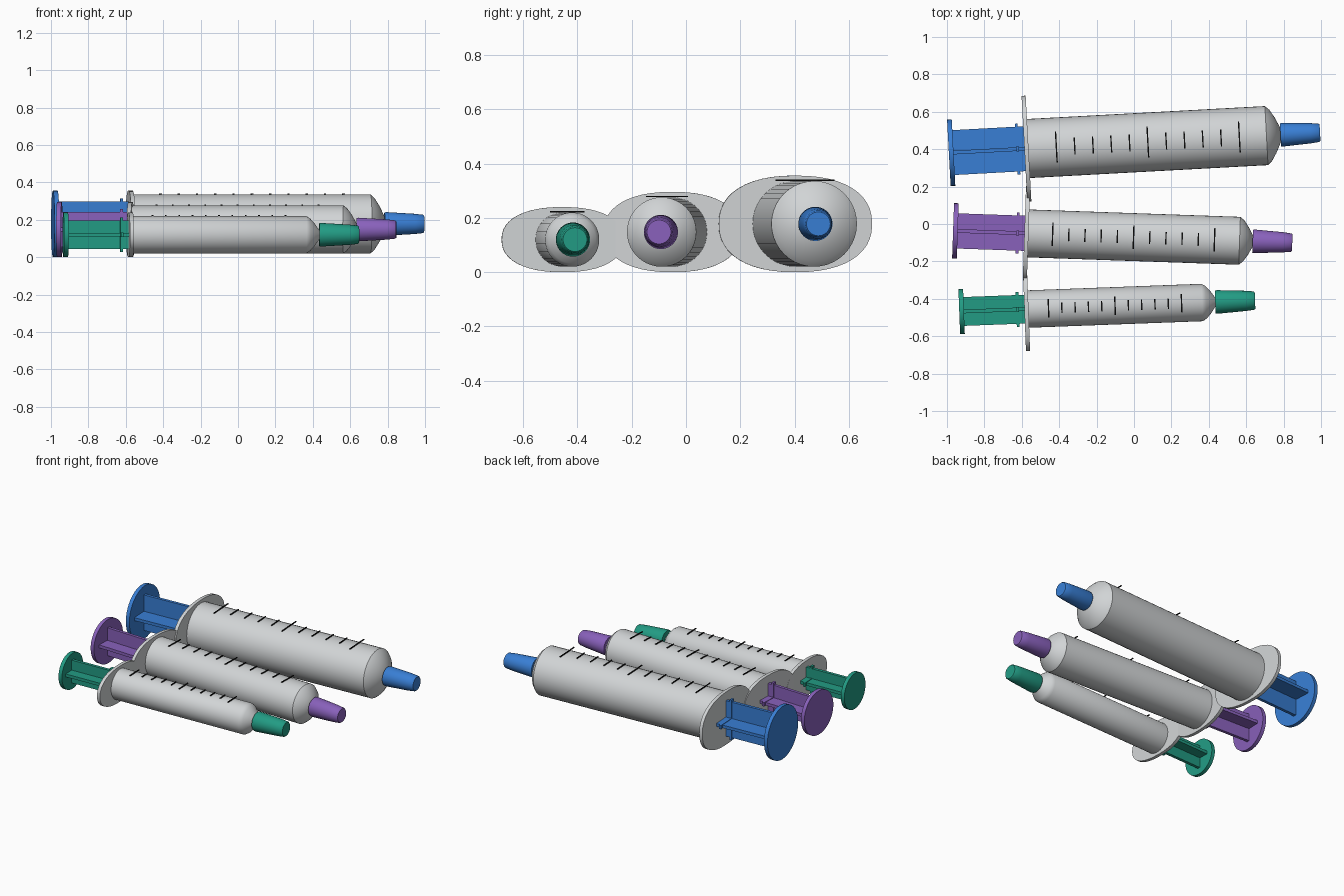
import bpy, bmesh, math
from mathutils import Matrix, Vector

cube = bpy.data.objects.get("Cube")
if cube:
    bpy.data.objects.remove(cube)


def material(name, rgb):
    m = bpy.data.materials.new(name)
    m.use_nodes = True
    m.diffuse_color = (*rgb, 1)
    bsdf = next(n for n in m.node_tree.nodes if n.type == 'BSDF_PRINCIPLED')
    bsdf.inputs["Base Color"].default_value = (*rgb, 1)
    bsdf.inputs["Roughness"].default_value = 0.5
    return m


GREY = material("pale_grey", (0.64, 0.66, 0.67))
BLACK = material("black", (0.005, 0.005, 0.005))
BLUE = material("blue", (0.04, 0.21, 0.66))
PURPLE = material("purple", (0.25, 0.12, 0.5))
GREEN = material("green", (0.016, 0.33, 0.23))


def finish(name, bm, mat, place, smooth=False):
    bmesh.ops.recalc_face_normals(bm, faces=bm.faces)
    mesh = bpy.data.meshes.new(name)
    bm.to_mesh(mesh)
    bm.free()
    mesh.materials.append(mat)
    obj = bpy.data.objects.new(name, mesh)
    bpy.context.collection.objects.link(obj)
    obj.matrix_world = place
    if smooth:
        bpy.ops.object.select_all(action='DESELECT')
        obj.select_set(True)
        bpy.context.view_layer.objects.active = obj
        bpy.ops.object.shade_smooth_by_angle(angle=math.radians(35))


def loft(bm, rings):
    """Skin closed rings of points and cap both ends."""
    loops = [[bm.verts.new(p) for p in ring] for ring in rings]
    n = len(loops[0])
    for a, b in zip(loops, loops[1:]):
        for i in range(n):
            j = (i + 1) % n
            bm.faces.new((a[i], a[j], b[j], b[i]))
    bm.faces.new(loops[0])
    bm.faces.new(loops[-1])


def ring(x, ry, rz, power=2.0, sides=40):
    """Superellipse across the x axis."""
    pts = []
    for i in range(sides):
        t = math.tau * i / sides
        c, s = math.cos(t), math.sin(t)
        pts.append((x, ry * math.copysign(abs(c) ** (2 / power), c),
                    rz * math.copysign(abs(s) ** (2 / power), s)))
    return pts


def turned(name, profile, mat, place):
    bm = bmesh.new()
    loft(bm, [ring(x, r, r) for x, r in profile])
    finish(name, bm, mat, place, True)


def box(bm, center, size):
    m = Matrix.Translation(center) @ Matrix.Diagonal((*size, 1))
    bmesh.ops.create_cube(bm, size=1, matrix=m)


def syringe(tag, mat, y, height, angle, radius, straight, nose, tip,
            back, blade, first_tick, tick_gap, major):
    place = Matrix.Translation((-0.575, y, height)) @ Matrix.Rotation(math.radians(angle), 4, 'Z')

    # barrel with rounded shoulder
    span = nose - straight
    shoulder = [(straight + span * f, radius * k)
                for f, k in ((0, 1), (0.3, 0.87), (0.65, 0.6), (1, 0.25))]
    turned(tag + "_barrel", [(0, radius)] + shoulder, GREY, place)

    # finger flange
    bm = bmesh.new()
    loft(bm, [ring(x, radius + 0.125, height, 2.3, 48) for x in (-0.011, 0.011)])
    finish(tag + "_finger_flange", bm, GREY, place, True)

    # tip cap
    turned(tag + "_tip_cap", [(nose, 0.061), (nose + 0.01, 0.063),
                              (tip - 0.05, 0.054), (tip - 0.006, 0.049), (tip, 0.044)], mat, place)

    # thumb disk
    turned(tag + "_thumb_disk", [(back - 0.0125, height), (back + 0.0125, height)], mat, place)

    # cross-shaped plunger rod with a raised stop near the flange
    bm = bmesh.new()
    for half, x0, x1, thick in ((blade, back, 0, 0.02), (blade + 0.016, -0.055, -0.04, 0.026)):
        mid, length = (x0 + x1) / 2, x1 - x0
        box(bm, (mid, 0, 0), (length, 2 * half, thick))
        box(bm, (mid, 0, 0), (length, thick, 2 * half))
    finish(tag + "_plunger_rod", bm, mat, place)

    # graduation marks, every fifth one long
    bm = bmesh.new()
    for i in range(11):
        width = major if i % 5 == 0 else major * 0.55
        box(bm, (first_tick + i * tick_gap, 0, radius + 0.003), (0.007, width, 0.005))
    finish(tag + "_graduation_marks", bm, BLACK, place)


syringe("large", BLUE, 0.403, 0.178, 3.1, 0.158, 1.285, 1.36, 1.572,
        -0.403, 0.12, 0.16, 0.098, 0.165)
syringe("medium", PURPLE, -0.05, 0.148, -2.0, 0.128, 1.14, 1.21, 1.422,
        -0.38, 0.094, 0.14, 0.0866, 0.125)
syringe("small", GREEN, -0.455, 0.12, 2.15, 0.1, 0.94, 1.01, 1.223,
        -0.347, 0.077, 0.118, 0.0712, 0.1)
